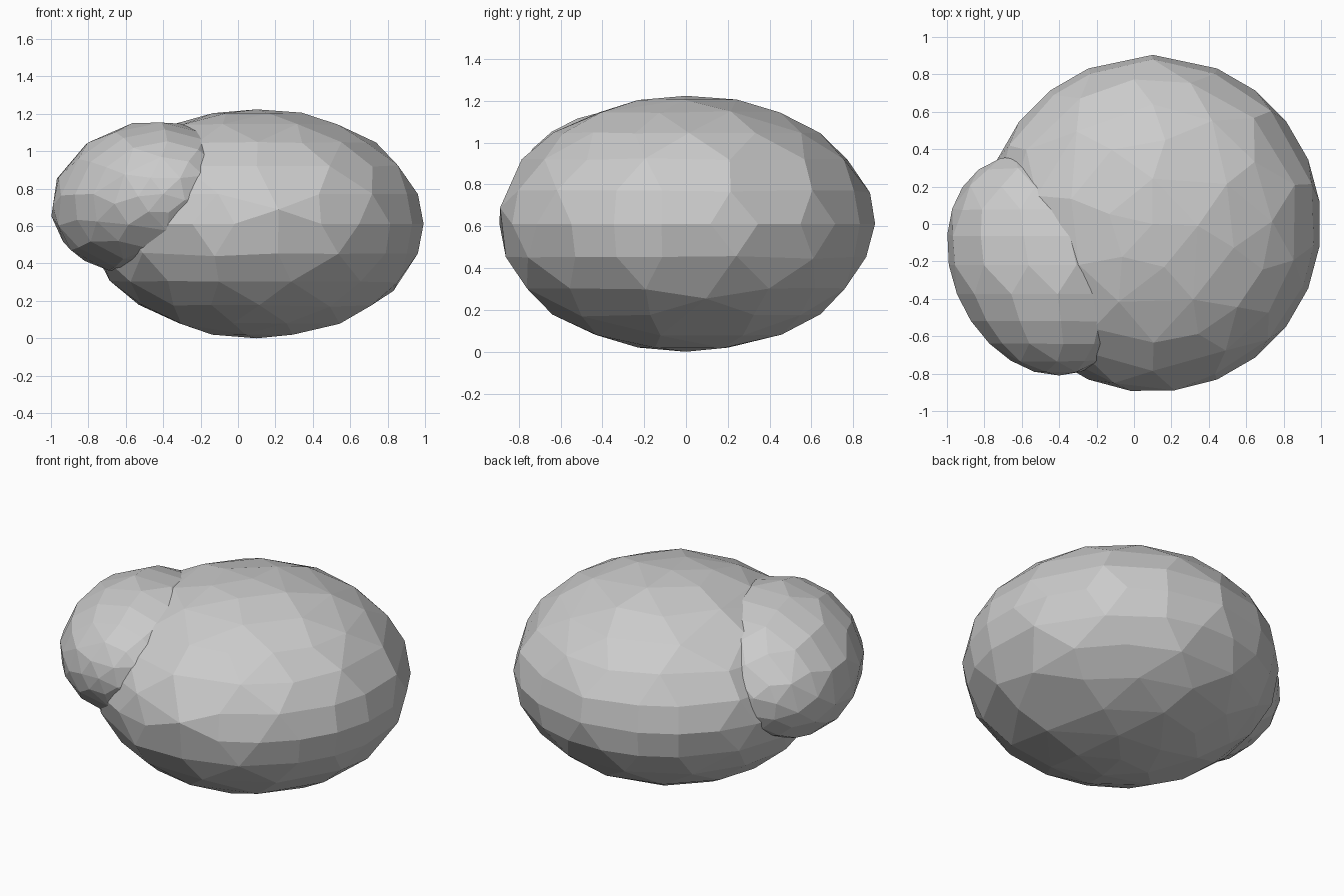
import bpy
import bmesh
from math import radians
from mathutils import Matrix

if "Cube" in bpy.data.objects:
    bpy.data.objects.remove(bpy.data.objects["Cube"])


def faceted_boulder(name, frame, ratio):
    """Ball stretched by a 4x4 frame, then thinned to uneven flat facets."""
    bm = bmesh.new()
    bmesh.ops.create_uvsphere(bm, u_segments=24, v_segments=12, radius=1.0)
    bmesh.ops.transform(bm, matrix=frame, verts=bm.verts)
    mesh = bpy.data.meshes.new(name)
    bm.to_mesh(mesh)
    bm.free()
    obj = bpy.data.objects.new(name, mesh)
    bpy.context.collection.objects.link(obj)
    thin = obj.modifiers.new("facets", 'DECIMATE')
    thin.ratio = ratio
    return obj


# Large flattened boulder resting on the ground
large = (Matrix.Translation((0.1, 0, 0.612))
         @ Matrix.Diagonal((0.9, 0.9, 0.612, 1))
         @ Matrix.Rotation(radians(7.5), 4, 'Z'))
faceted_boulder("large_boulder", large, 0.5)

# Smaller tilted boulder sunk into its left front; its poles lie front to back
small = Matrix(((0.49, 0.0, 0.10, -0.50),
                (0.0, 0.0, -0.59, -0.22),
                (0.048, 0.402, 0.017, 0.755),
                (0, 0, 0, 1)))
faceted_boulder("small_boulder", small, 0.45)
